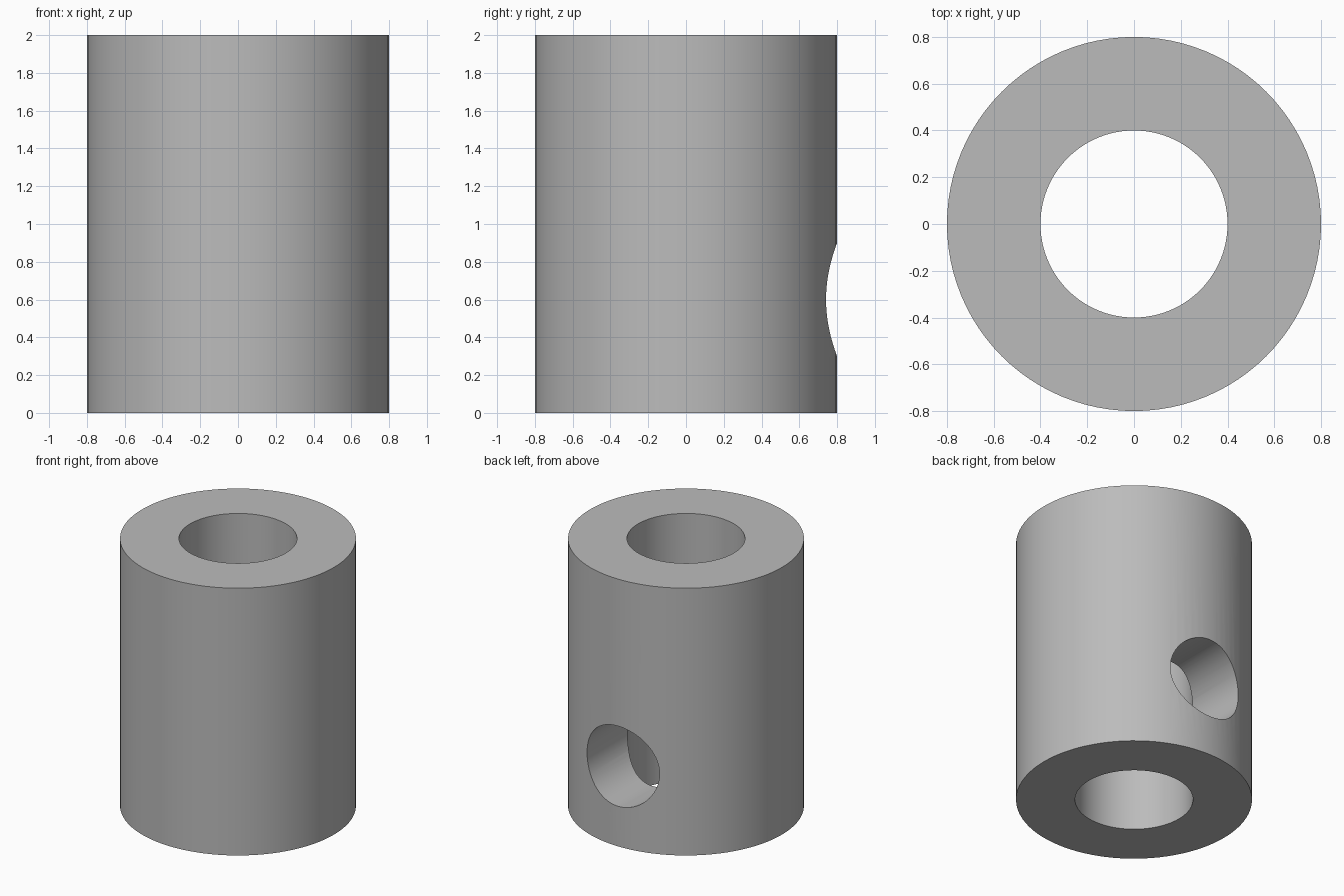
import bpy
import math

OUTER_R, BORE_R, HOLE_R = 0.8, 0.4, 0.3
HEIGHT, HOLE_Z = 2.0, 0.6

cube = bpy.data.objects.get("Cube")
if cube:
    bpy.data.objects.remove(cube, do_unlink=True)

# Plain grey material
grey = bpy.data.materials.new("plain_grey")
grey.use_nodes = True
colour = (0.5, 0.5, 0.5, 1.0)
grey.diffuse_color = colour
grey.node_tree.nodes["Principled BSDF"].inputs["Base Color"].default_value = colour


def cylinder(name, radius, depth, location, rotation=(0, 0, 0), sides=96):
    bpy.ops.mesh.primitive_cylinder_add(vertices=sides, radius=radius, depth=depth,
                                        location=location, rotation=rotation)
    obj = bpy.context.object
    obj.name = name
    obj.data.materials.append(grey)
    return obj


def cut(target, cutter):
    mod = target.modifiers.new(cutter.name, "BOOLEAN")
    mod.operation = "DIFFERENCE"
    mod.solver = "EXACT"
    mod.object = cutter
    cutter.hide_render = True
    bpy.ops.object.select_all(action="DESELECT")
    target.select_set(True)
    bpy.context.view_layer.objects.active = target
    bpy.ops.object.modifier_apply(modifier=mod.name)
    bpy.data.objects.remove(cutter, do_unlink=True)


# Collar body
collar = cylinder("collar", OUTER_R, HEIGHT, (0, 0, HEIGHT / 2))

# Central bore, right through
cut(collar, cylinder("bore_cutter", BORE_R, HEIGHT * 1.5, (0, 0, HEIGHT / 2)))

# Set screw hole, from the back wall into the bore only
cut(collar, cylinder("screw_hole_cutter", HOLE_R, 1.0, (0, 0.5, HOLE_Z),
                     (math.pi / 2, 0, 0), 64))

# Smooth walls with sharp rims
bpy.ops.object.shade_smooth_by_angle(angle=math.radians(30))
